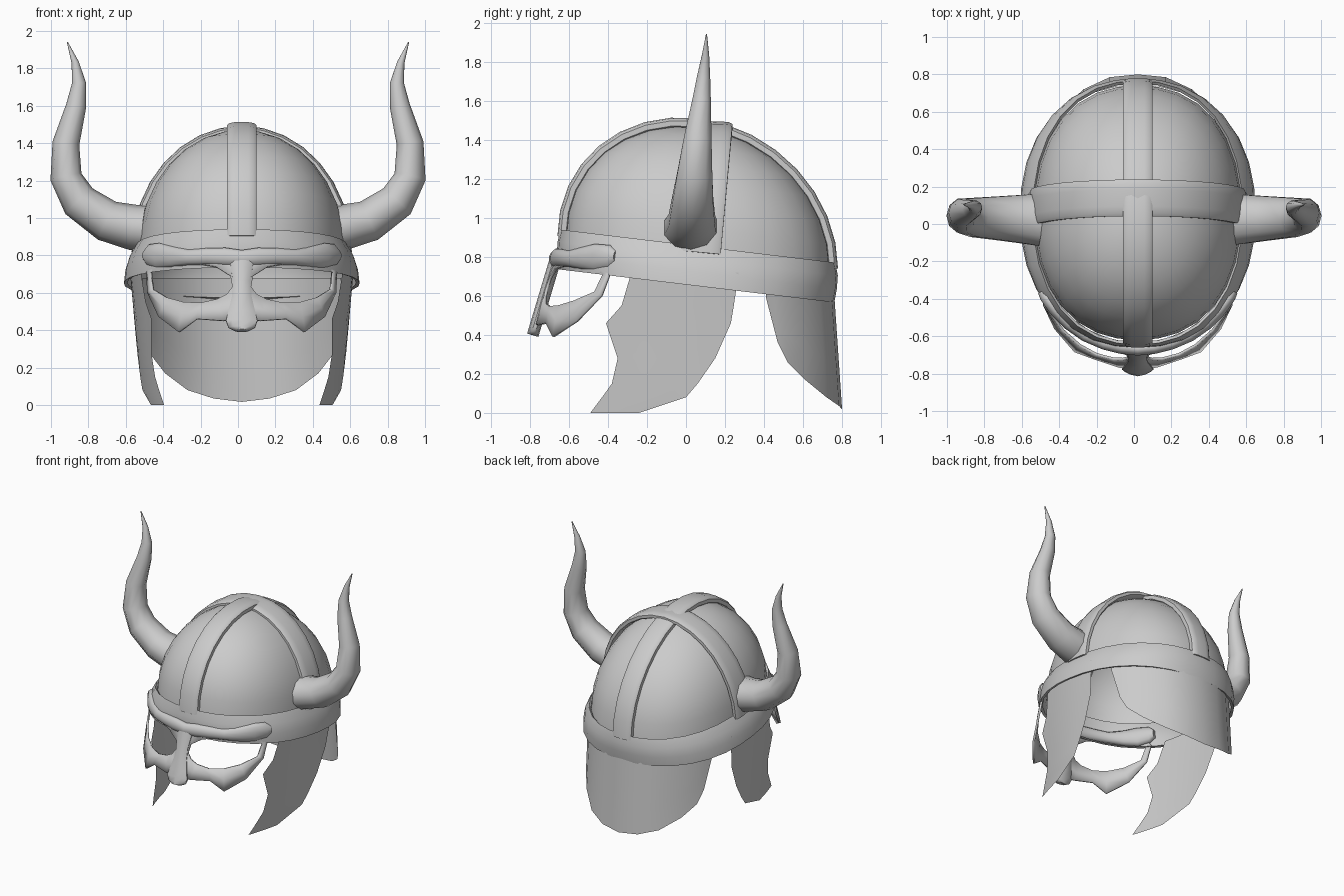
import bpy, math
from mathutils import Vector
import bmesh

if "Cube" in bpy.data.objects:
    bpy.data.objects.remove(bpy.data.objects["Cube"])

CX = 0.02   # helmet centre line
CY = 0.06


def make(name, verts, faces, angle=40):
    me = bpy.data.meshes.new(name)
    me.from_pydata([tuple(v) for v in verts], [], faces)
    bm = bmesh.new()
    bm.from_mesh(me)
    bmesh.ops.remove_doubles(bm, verts=bm.verts, dist=0.0005)
    bmesh.ops.recalc_face_normals(bm, faces=bm.faces)
    bm.to_mesh(me)
    bm.free()
    ob = bpy.data.objects.new(name, me)
    bpy.context.collection.objects.link(ob)
    bpy.ops.object.select_all(action='DESELECT')
    ob.select_set(True)
    bpy.context.view_layer.objects.active = ob
    bpy.ops.object.shade_smooth_by_angle(angle=math.radians(angle))
    return ob


def loft(name, rows, closed=False, caps=False, angle=40):
    n = len(rows[0])
    verts = [v for r in rows for v in r]
    faces = []
    for j in range(len(rows) - 1):
        for i in range(n if closed else n - 1):
            k = (i + 1) % n
            faces.append((j*n + i, j*n + k, (j+1)*n + k, (j+1)*n + i))
    if caps:
        faces += [tuple(range(n)), tuple(range((len(rows)-1)*n, len(rows)*n))]
    return make(name, verts, faces, angle)


def tube(name, path, ref, n=10, square=1.0, angle=50):
    """path: (x, y, z, radius along ref, radius across)"""
    pts = [Vector(p[:3]) for p in path]
    ref = Vector(ref)
    rows = []
    for i, p in enumerate(path):
        t = (pts[min(i+1, len(pts)-1)] - pts[max(i-1, 0)]).normalized()
        side = (ref - t * ref.dot(t)).normalized()
        nrm = t.cross(side)
        row = []
        for k in range(n):
            a = 2*math.pi*(k + 0.5)/n
            c, s = math.cos(a), math.sin(a)
            c = math.copysign(abs(c)**square, c)
            s = math.copysign(abs(s)**square, s)
            row.append(pts[i] + side*c*p[3] + nrm*s*p[4])
        rows.append(row)
    return loft(name, rows, True, True, angle)


def ring(a, b, cy, z, n=32):
    out = []
    for i in range(n):
        c, s = math.cos(2*math.pi*i/n), math.sin(2*math.pi*i/n)
        k = (abs(c)**2.25 + abs(s)**2.25)**(-1/2.25)
        y = cy + b*k*s
        out.append((CX + a*k*c, y, z - 0.12*(y - CY)))
    return out


# Skull cap
A, B, Z0, H = 0.555, 0.68, 0.82, 0.645
rows = []
for j in range(9):
    t = math.radians(90*j/8)
    r = max(math.cos(t), 0.0001)
    rows.append(ring(A*r, B*r, CY, Z0 + H*math.sin(t)))
loft("skull_cap", rows, True)

# Brim band, flared and bulged, with a lip underneath
loft("brim_band", [ring(0.55, 0.69, CY, 0.84), ring(0.56, 0.705, CY, 0.855),
                   ring(0.60, 0.718, CY, 0.79), ring(0.622, 0.718, 0.055, 0.72),
                   ring(0.63, 0.705, 0.055, 0.65), ring(0.61, 0.685, 0.055, 0.655)], True)

# Crossing straps over the cap
front_back, side_side = [], []
for j in range(17):
    t = math.pi*j/16
    c, s = math.cos(t), math.sin(t)
    y = CY + (B + 0.01)*c
    front_back.append((CX, y, Z0 + (H + 0.015)*s - 0.12*(y - CY), 0.08, 0.03))
    side_side.append((CX + (A + 0.01)*c, 0.08 + 0.06*s, Z0 + (H + 0.005)*s, 0.10, 0.024))
tube("ridge_strap", front_back, (1, 0, 0), 12, 0.6)
tube("side_strap", side_side, (0, 1, 0), 12, 0.6)

# Horns
HORN = [(0.50, 0.02, 0.945, 0.145, 0.125), (0.56, 0.025, 0.95, 0.14, 0.122),
        (0.70, 0.03, 0.985, 0.125, 0.112), (0.85, 0.035, 1.09, 0.11, 0.10),
        (0.92, 0.045, 1.22, 0.095, 0.085), (0.92, 0.06, 1.40, 0.075, 0.072),
        (0.865, 0.08, 1.60, 0.05, 0.054), (0.85, 0.09, 1.72, 0.036, 0.038),
        (0.87, 0.10, 1.83, 0.02, 0.02), (0.912, 0.105, 1.94, 0.003, 0.003)]
for s in (-1, 1):
    tube("horn", [(s*x, y, z, a, b) for x, y, z, a, b in HORN], (0, 1, 0), 10)


# Face mask surface
def mask(u, z, lift=0.0):
    y = -0.10 - 0.58*math.sqrt(max(0.0, 1 - (u/0.575)**2)) - lift
    return (CX + u, y + 0.30*(z - 0.75), z)


OUTER = [(0.0, 0.80), (0.14, 0.80), (0.30, 0.80), (0.46, 0.80), (0.505, 0.72), (0.50, 0.60),
         (0.44, 0.47), (0.335, 0.39), (0.24, 0.46), (0.10, 0.45), (0.0, 0.46), (0.0, 0.62)]
EYE = [(0.06, 0.69), (0.14, 0.74), (0.28, 0.76), (0.42, 0.75), (0.485, 0.71), (0.475, 0.62),
       (0.40, 0.575), (0.31, 0.55), (0.22, 0.545), (0.13, 0.565), (0.08, 0.59), (0.05, 0.63)]
for s in (-1, 1):
    mid = [((a[0]+b[0])/2, (a[1]+b[1])/2) for a, b in zip(OUTER, EYE)]
    ob = loft("eye_guard", [[mask(s*u, z) for u, z in r] for r in (OUTER, mid, EYE)], True)
    sol = ob.modifiers.new("thickness", 'SOLIDIFY')
    sol.thickness = 0.015
    sol.offset = 0

# Brow ridge and nose guard
BROW = [(0.0, 0.785, 0.045), (0.09, 0.793, 0.05), (0.18, 0.795, 0.046), (0.28, 0.79, 0.042),
        (0.37, 0.792, 0.058), (0.44, 0.795, 0.073), (0.49, 0.80, 0.062), (0.508, 0.80, 0.03)]
brow = [(-u, z, h) for u, z, h in BROW[:0:-1]] + BROW
tube("brow_ridge", [(*mask(u, z), h, min(h, 0.035)) for u, z, h in brow], (0, 0, 1), 12)
NOSE = [(0.80, 0.07), (0.73, 0.06), (0.66, 0.05), (0.58, 0.055), (0.50, 0.075),
        (0.45, 0.088), (0.415, 0.075), (0.398, 0.04)]
tube("nose_guard", [(*mask(0, z), w, 0.03) for z, w in NOSE], (1, 0, 0), 10)

# Cheek guards hanging from the brim
CHEEK = [(0.72, -0.28, 0.27), (0.55, -0.33, 0.245), (0.46, -0.41, 0.23), (0.28, -0.35, 0.15),
         (0.15, -0.38, 0.06), (0.08, -0.43, 0.0), (0.0, -0.49, -0.24)]
for s in (-1, 1):
    rows = []
    for z, y0, y1 in CHEEK:
        row = []
        for k in range(6):
            y = y0 + (y1 - y0)*k/5
            row.append((CX + s*(0.595 - 0.25*(y - 0.2)**2 - 0.09*(0.68 - z)), y, z))
        rows.append(row)
    loft("cheek_guard", rows)

# Neck guard at the back
NECK = [(0.0, 0.80, 0.017), (0.15, 0.785, 0.035), (0.29, 0.72, 0.08), (0.41, 0.61, 0.17),
        (0.48, 0.52, 0.26), (0.505, 0.47, 0.36), (0.53, 0.41, 0.59)]
cols = [(-u, y, z) for u, y, z in NECK[:0:-1]] + NECK
rows = []
for k in range(4):
    f = k/3
    rows.append([(CX + u, y - 0.045*(1 - f)*(0.68 - z)/0.66, 0.68 + (z - 0.68)*f) for u, y, z in cols])
loft("neck_guard", rows)
